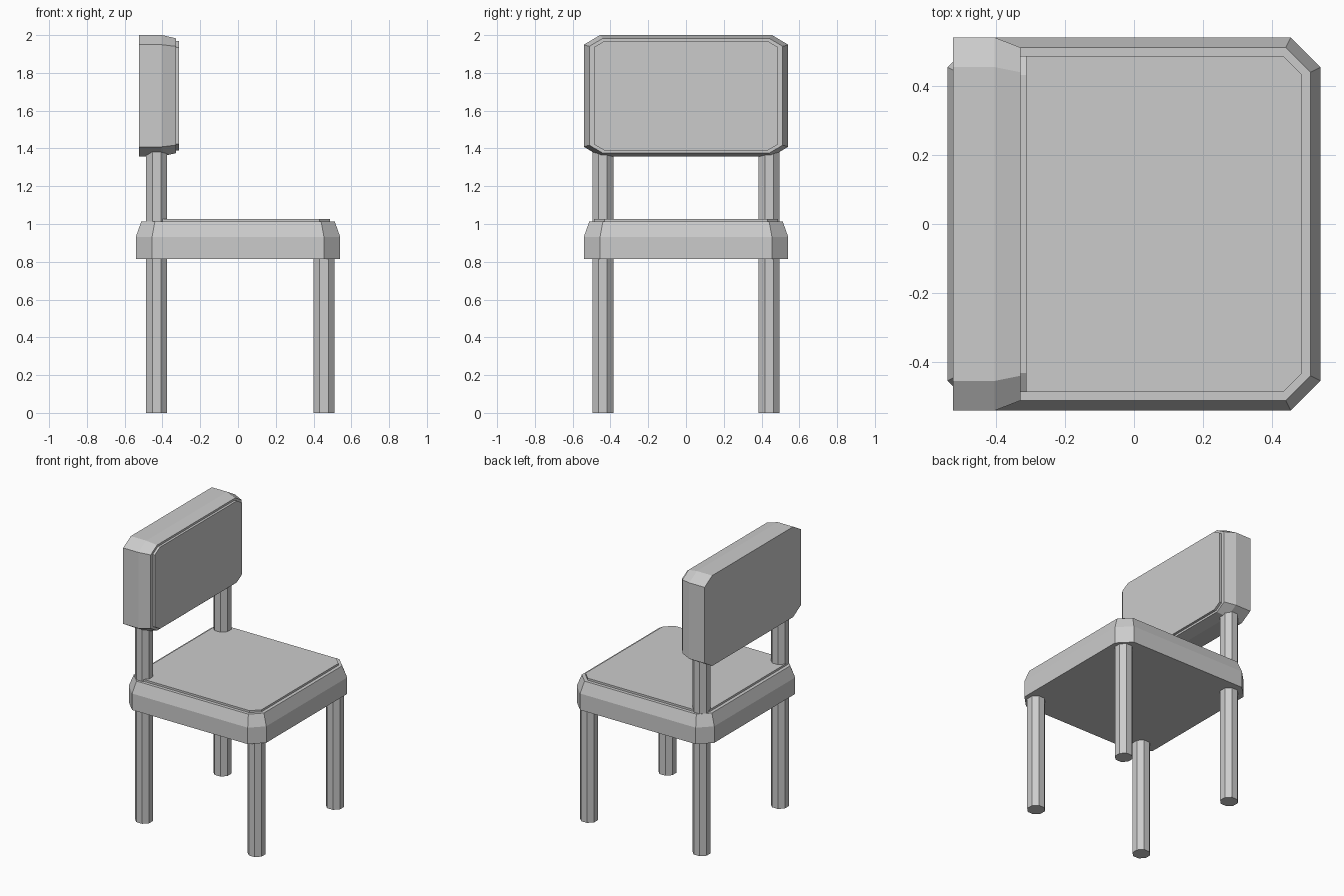
import bpy, bmesh, math
from mathutils import Matrix

if "Cube" in bpy.data.objects:
    bpy.data.objects.remove(bpy.data.objects["Cube"])


def mesh_object(name, bm, matrix=None):
    bmesh.ops.recalc_face_normals(bm, faces=bm.faces)
    if matrix:
        bm.transform(matrix)
    me = bpy.data.meshes.new(name)
    bm.to_mesh(me)
    bm.free()
    ob = bpy.data.objects.new(name, me)
    bpy.context.collection.objects.link(ob)
    return ob


def cushion(name, rings, matrix=None):
    """Stack of corner-cut squares; each ring is (half width, corner start, height)."""
    bm = bmesh.new()
    loops = []
    for h, c, z in rings:
        pts = [(h, -c), (h, c), (c, h), (-c, h), (-h, c), (-h, -c), (-c, -h), (c, -h)]
        loops.append([bm.verts.new((x, y, z)) for x, y in pts])
    for a, b in zip(loops, loops[1:]):
        for i in range(8):
            j = (i + 1) % 8
            bm.faces.new((a[i], a[j], b[j], b[i]))
    bm.faces.new(loops[0])
    bm.faces.new(loops[-1])
    return mesh_object(name, bm, matrix)


def post(name, x, y, top):
    """Eight-sided straight post standing on the floor."""
    bm = bmesh.new()
    bmesh.ops.create_cone(bm, cap_ends=True, segments=8, radius1=0.06, radius2=0.06, depth=top)
    place = Matrix.Translation((x, y, top / 2)) @ Matrix.Rotation(math.pi / 8, 4, 'Z')
    return mesh_object(name, bm, place)


# Seat with sloped rim and raised pad
cushion("seat", [(0.541, 0.455, 0.815), (0.541, 0.455, 0.932), (0.512, 0.44, 1.013),
                 (0.488, 0.432, 1.013), (0.488, 0.432, 1.027)])

# Backrest: same shape turned to face +x and flattened in height
turn = Matrix(((0, 0, 1, 0), (1, 0, 0, 0), (0, 0.594, 0, 1.679), (0, 0, 0, 1)))
cushion("backrest", [(0.541, 0.455, -0.525), (0.541, 0.455, -0.404), (0.512, 0.44, -0.329),
                     (0.488, 0.432, -0.329), (0.488, 0.432, -0.312)], turn)

# Legs: the rear pair runs up through the seat to carry the backrest
for side, y in (("right", -0.44), ("left", 0.44)):
    post("front_leg_" + side, 0.455, y, 0.83)
    post("rear_post_" + side, -0.431, y, 1.42)
